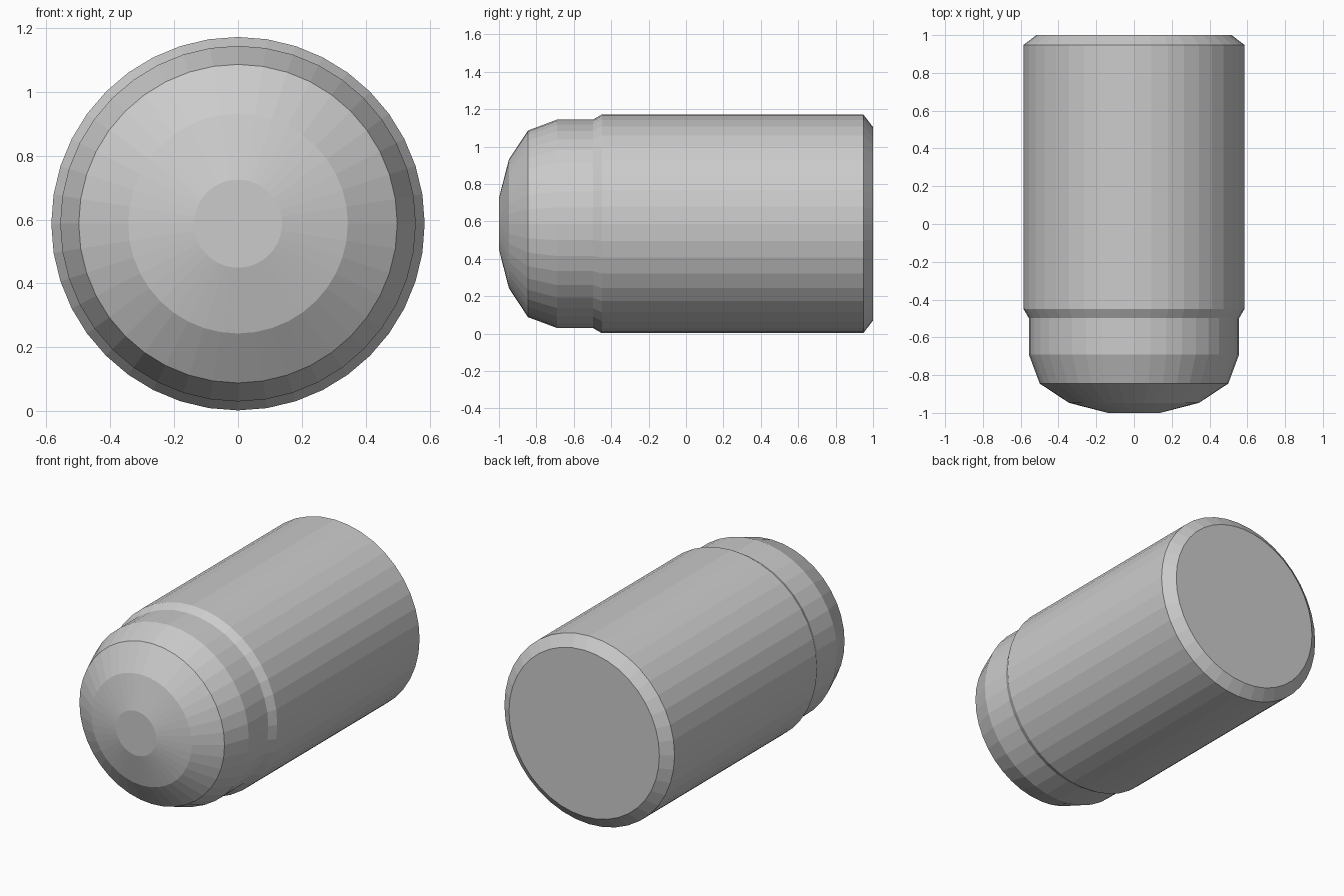
import bpy, bmesh
from math import sin, cos, tau

if "Cube" in bpy.data.objects:
    bpy.data.objects.remove(bpy.data.objects["Cube"])

SIDES = 40
CENTRE_Z = 0.587

# (y, radius) outline from the domed front to the chamfered back
PROFILE = [(-1.0, 0.138), (-0.947, 0.344), (-0.845, 0.499), (-0.69, 0.557),
           (-0.498, 0.557), (-0.45, 0.585), (0.948, 0.585), (1.0, 0.517)]


def lathe_y(name, profile, sides, z):
    """Revolve a profile around a horizontal axis along y, with capped ends."""
    bm = bmesh.new()
    rings = [[bm.verts.new((r * cos(tau * i / sides), y, z + r * sin(tau * i / sides)))
              for i in range(sides)] for y, r in profile]
    for a, b in zip(rings, rings[1:]):
        for i in range(sides):
            j = (i + 1) % sides
            bm.faces.new((a[i], a[j], b[j], b[i]))
    bm.faces.new(rings[0])
    bm.faces.new(rings[-1])
    bmesh.ops.recalc_face_normals(bm, faces=bm.faces)
    mesh = bpy.data.meshes.new(name)
    bm.to_mesh(mesh)
    bm.free()
    obj = bpy.data.objects.new(name, mesh)
    bpy.context.collection.objects.link(obj)
    return obj


# Stepped capsule body, flat shaded
lathe_y("capsule_body", PROFILE, SIDES, CENTRE_Z)
